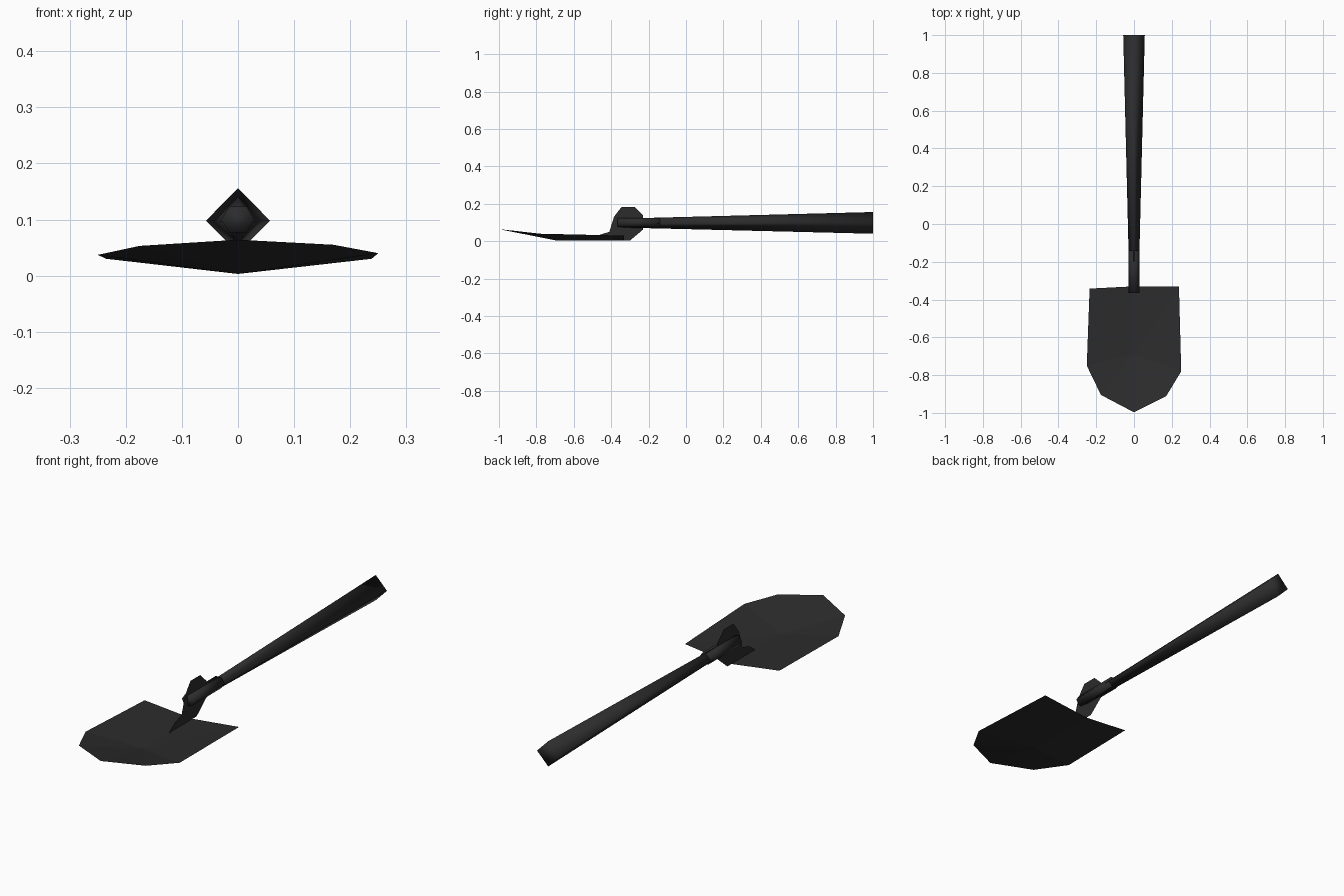
import bpy
from math import cos, sin, pi

if "Cube" in bpy.data.objects:
    bpy.data.objects.remove(bpy.data.objects["Cube"])

# One dark metal colour for the whole tool
metal = bpy.data.materials.new("dark metal")
metal.diffuse_color = (0.025, 0.025, 0.025, 1)
metal.use_nodes = True
metal.node_tree.nodes["Principled BSDF"].inputs["Base Color"].default_value = metal.diffuse_color


def make(name, verts, faces, smooth=False):
    me = bpy.data.meshes.new(name)
    me.from_pydata(verts, [], faces)
    me.materials.append(metal)
    for p in me.polygons:
        p.use_smooth = smooth
    ob = bpy.data.objects.new(name, me)
    bpy.context.collection.objects.link(ob)
    return ob


def rod(name, sides, rings):
    """Capped tube along y; rings are (y, half width, half height, centre z)."""
    verts, faces = [], []
    for y, rx, rz, zc in rings:
        for i in range(sides):
            a = 2 * pi * i / sides
            verts.append((rx * cos(a), y, zc + rz * sin(a)))
    for k in range(len(rings) - 1):
        for i in range(sides):
            j = (i + 1) % sides
            a, b = k * sides, (k + 1) * sides
            faces.append((a + i, b + i, b + j, a + j))
    faces.append(tuple(range(sides)))
    faces.append(tuple(reversed(range(len(verts) - sides, len(verts)))))
    return make(name, verts, faces, True)


# Blade: thin dished sheet folded along its centre line
rim = [(0, -0.33, 0.003), (-0.235, -0.342, 0.03), (-0.25, -0.75, 0.037),
       (-0.175, -0.905, 0.053), (0, -0.997, 0.064), (0.17, -0.912, 0.055),
       (0.25, -0.78, 0.04), (0.238, -0.332, 0.03), (0, -0.69, 0.003)]
make("blade", rim, [(8, (i + 1) % 8, i) for i in range(8)])

# Hinge plate: upright flat sheet on the centre line
outline = [(-0.50, 0.003), (-0.46, 0.035), (-0.41, 0.05), (-0.385, 0.13),
           (-0.345, 0.183), (-0.275, 0.183), (-0.23, 0.14), (-0.23, 0.062),
           (-0.30, 0.003)]
make("hinge_plate", [(0, y, z) for y, z in outline], [tuple(range(9))])

# Socket: six-sided sleeve at the hinge end of the handle
rod("socket", 6, [(-0.365, 0.03, 0.027, 0.1), (-0.14, 0.03, 0.027, 0.1)])

# Handle: four-sided diamond shaft widening to the grip end
rod("handle", 4, [(-0.34, 0.024, 0.024, 0.097), (1.0, 0.057, 0.058, 0.098)])
